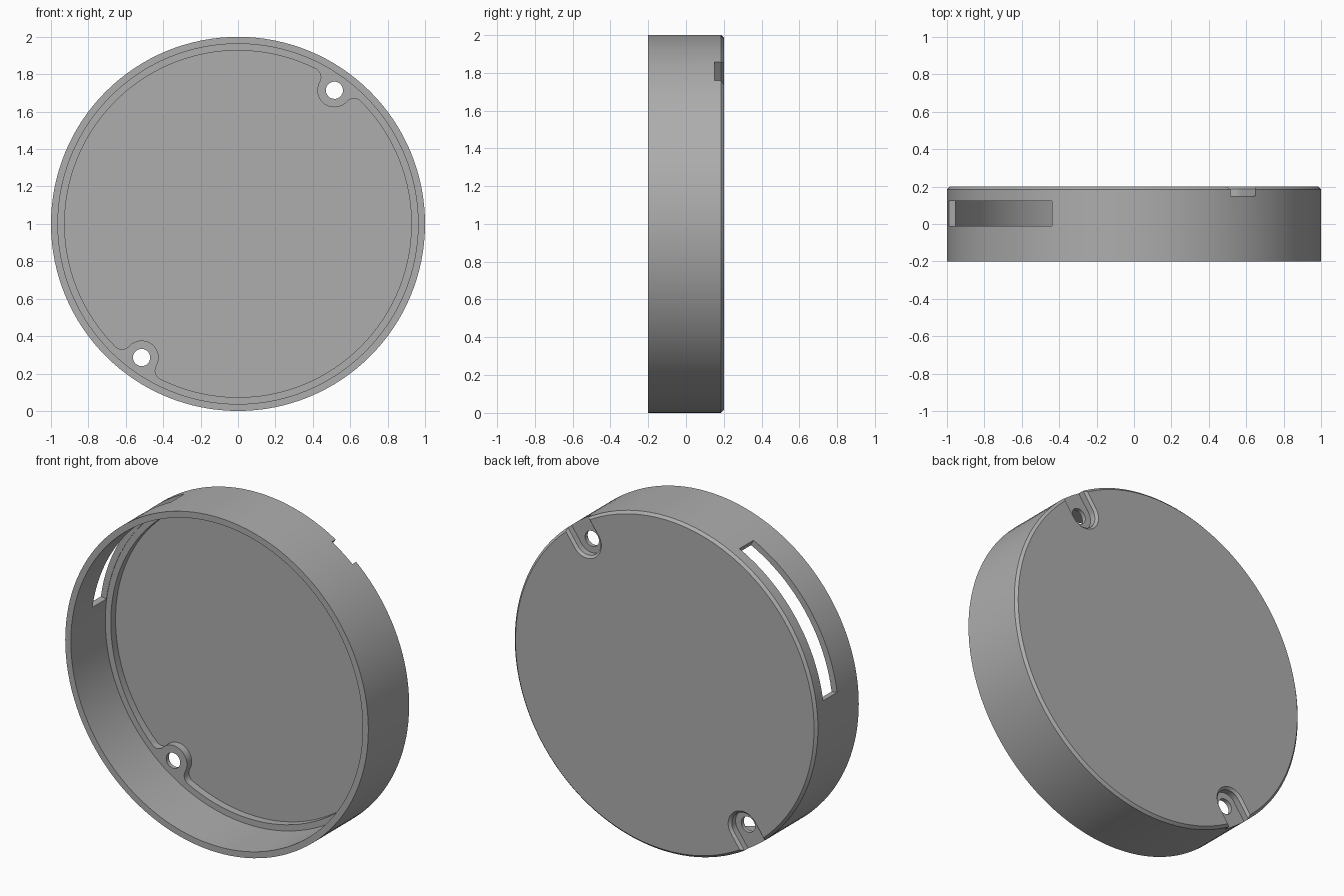
import bpy, bmesh
from math import sin, cos, pi, acos, atan2, radians

cube = bpy.data.objects.get("Cube")
if cube:
    bpy.data.objects.remove(cube, do_unlink=True)

grey = bpy.data.materials.new("plain grey")
grey.use_nodes = True
colour = (0.42, 0.42, 0.42, 1)
grey.diffuse_color = colour
grey.node_tree.nodes["Principled BSDF"].inputs["Base Color"].default_value = colour

WALL, LEDGE = 0.963, 0.927          # inner wall and ledge radii
LEDGE_Y, FLOOR_Y = 0.125, 0.17      # depths of ledge and floor
SCREW_R, BOSS, FILLET = 0.881, 0.091, 0.05
AXIS = radians(54.2)                # direction of the screw line


def arc(cx, cy, r, a, b, n):
    return [(cx + r * cos(a + (b - a) * i / n), cy + r * sin(a + (b - a) * i / n))
            for i in range(n + 1)]


def circle(r, n=128, cx=0):
    return arc(cx, 0, r, 0, 2 * pi, n)[:-1]


def loft(name, sections, angle=0):
    """Solid through matching outlines, each given as (outline, y)."""
    bm = bmesh.new()
    c, s = cos(angle), sin(angle)
    rings = [[bm.verts.new((u * c - v * s, y, 1 + u * s + v * c)) for u, v in pts]
             for pts, y in sections]
    for low, high in zip(rings, rings[1:]):
        for i in range(len(low)):
            j = (i + 1) % len(low)
            bm.faces.new((low[i], low[j], high[j], high[i]))
    bm.faces.new(rings[0])
    bm.faces.new(rings[-1])
    bmesh.ops.recalc_face_normals(bm, faces=bm.faces)
    mesh = bpy.data.meshes.new(name)
    bm.to_mesh(mesh)
    bm.free()
    mesh.materials.append(grey)
    obj = bpy.data.objects.new(name, mesh)
    bpy.context.collection.objects.link(obj)
    return obj


def pocket_outline():
    """Ledge circle with a filleted boss at each end of the screw line."""
    d = LEDGE - FILLET
    phi = acos((d * d + SCREW_R ** 2 - (BOSS + FILLET) ** 2) / (2 * SCREW_R * d))
    fx, fy = d * cos(phi), d * sin(phi)
    to_boss = atan2(-fy, SCREW_R - fx)
    from_boss = to_boss + pi
    half = arc(SCREW_R, 0, BOSS, pi, from_boss, 12)[:-1]
    half += arc(fx, fy, FILLET, to_boss, phi, 10)[:-1]
    half += arc(0, 0, LEDGE, phi, pi / 2, 28)
    # mirror the quarter across both axes
    upper = half + [(-u, v) for u, v in reversed(half[:-1])]
    return upper + [(u, -v) for u, v in reversed(upper[1:-1])]


def u_shape(w):
    return arc(SCREW_R, 0, w, pi / 2, 3 * pi / 2, 24) + [(1.1, -w), (1.1, w)]


# Outer body with chamfered back edge
body = loft("round_cover", [(circle(1), -0.2), (circle(1), 0.185), (circle(0.985), 0.2)])

# Cavity, pocket and side slot
cutters = [loft("cavity_cutter", [(circle(WALL), -0.3), (circle(WALL), LEDGE_Y)]),
           loft("pocket_cutter", [(pocket_outline(), 0), (pocket_outline(), FLOOR_Y)], AXIS)]
slot = (arc(0, 0, 1.1, radians(116), radians(172), 24)
        + arc(0, 0, 0.945, radians(172), radians(116), 24))
cutters.append(loft("slot_cutter", [(slot, -0.01), (slot, 0.122)]))

# Screw recesses with chamfered rims, and screw holes
for angle in (AXIS, AXIS + pi):
    cutters.append(loft("recess_cutter", [(u_shape(0.083), 0.15), (u_shape(0.083), 0.186),
                                          (u_shape(0.097), 0.2), (u_shape(0.097), 0.25)], angle))
    hole = circle(0.046, 32, SCREW_R)
    cutters.append(loft("hole_cutter", [(hole, 0), (hole, 0.3)], angle))

bpy.context.view_layer.objects.active = body
for cutter in cutters:
    cutter.hide_render = True
    mod = body.modifiers.new("cut", 'BOOLEAN')
    mod.operation = 'DIFFERENCE'
    mod.solver = 'EXACT'
    mod.object = cutter
    bpy.ops.object.modifier_apply(modifier=mod.name)
    bpy.data.objects.remove(cutter, do_unlink=True)

bpy.ops.object.select_all(action='DESELECT')
body.select_set(True)
bpy.ops.object.shade_smooth_by_angle(angle=radians(30))
